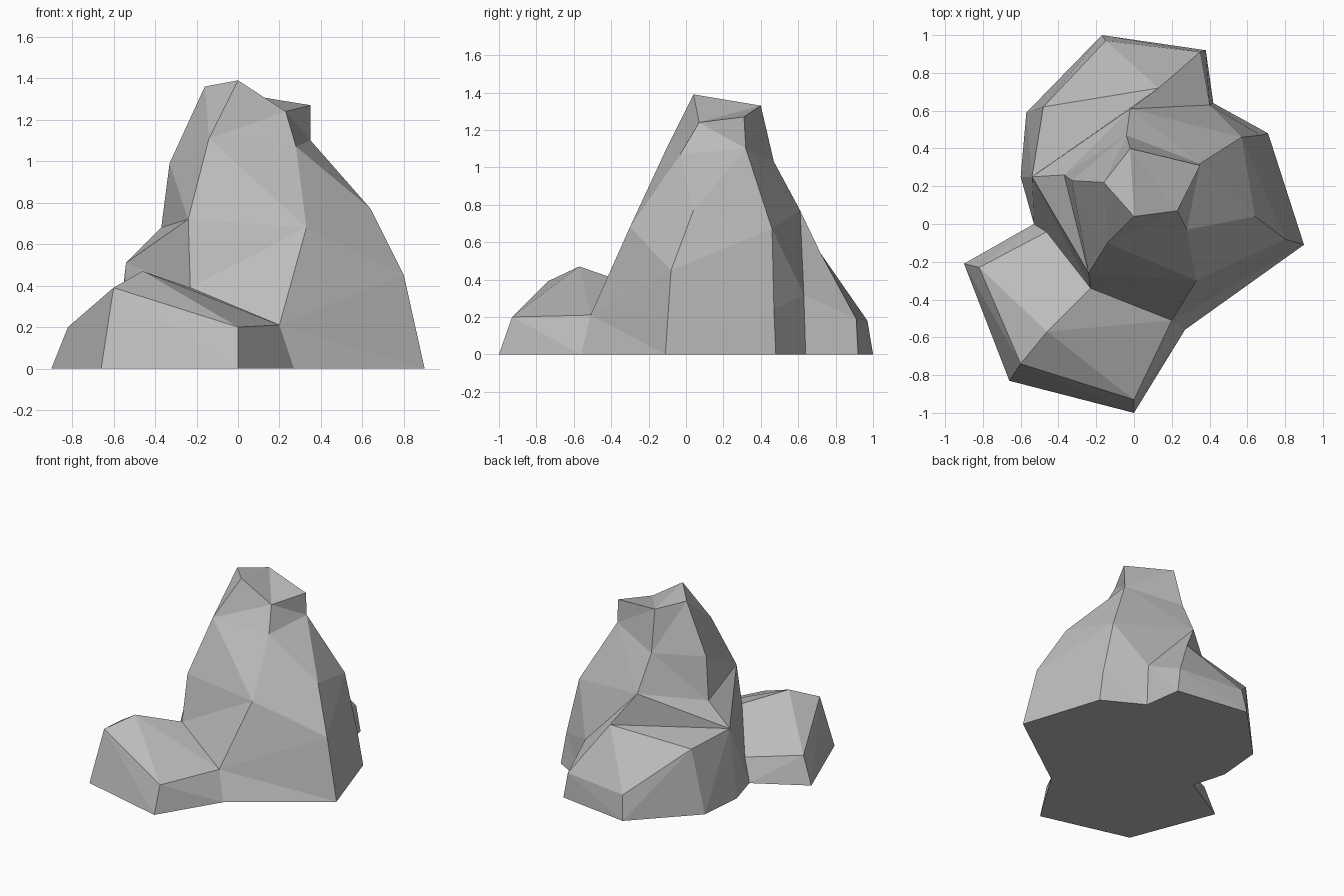
import bpy
import bmesh

default_cube = bpy.data.objects.get("Cube")
if default_cube:
    bpy.data.objects.remove(default_cube, do_unlink=True)

# One plain stone colour
stone = bpy.data.materials.new("grey_stone")
stone.use_nodes = True
stone_colour = (0.5, 0.5, 0.5, 1)
stone.diffuse_color = stone_colour
stone.node_tree.nodes["Principled BSDF"].inputs["Base Color"].default_value = stone_colour


def finish(name, bm):
    """Split bent quads, face outward, and place the part in the scene."""
    bmesh.ops.triangulate(bm, faces=bm.faces[:], quad_method='SHORT_EDGE')
    bmesh.ops.recalc_face_normals(bm, faces=bm.faces[:])
    mesh = bpy.data.meshes.new(name)
    bm.to_mesh(mesh)
    bm.free()
    mesh.materials.append(stone)
    part = bpy.data.objects.new(name, mesh)
    bpy.context.collection.objects.link(part)


def boulder(name, points):
    """Convex rock wrapped around its corner points."""
    bm = bmesh.new()
    for point in points:
        bm.verts.new(point)
    hull = bmesh.ops.convex_hull(bm, input=bm.verts[:])
    loose = [v for v in hull["geom_interior"] if isinstance(v, bmesh.types.BMVert)]
    bmesh.ops.delete(bm, geom=loose, context='VERTS')
    finish(name, bm)


def skinned_rock(name, ribs):
    """Rock skinned across ribs running from ground to top; ribs may share corners."""
    bm = bmesh.new()
    corners = {}

    def add_face(points):
        unique = list(dict.fromkeys(points))
        if len(unique) > 2:
            for p in unique:
                if p not in corners:
                    corners[p] = bm.verts.new(p)
            bm.faces.new([corners[p] for p in unique])

    for rib, following in zip(ribs, ribs[1:] + ribs[:1]):
        for level in range(len(rib) - 1):
            add_face((rib[level], following[level], following[level + 1], rib[level + 1]))
    add_face([rib[-1] for rib in ribs])
    add_face([rib[0] for rib in reversed(ribs)])
    finish(name, bm)


# Corners where the boulders meet the peak
front_foot, front_ledge = (.27, -.56, 0), (.2, -.51, .21)
left_foot, left_ledge = (-.53, 0, 0), (-.23, -.34, .39)
rear_foot, rear_ledge = (.42, .64, 0), (.4, .63, .32)
side_foot, side_ledge = (-.6, .25, 0), (-.54, .25, .51)
saddle = (.13, .72, .54)

# Upper corners of the peak shared by neighbouring ribs
shoulder = [(.28, -.03, 1.07), (.23, .07, 1.24)]
back_ridge = [(-.02, .61, .77), (-.04, .47, 1.03), (-.02, .4, 1.33)]

# Tall central peak
skinned_rock("central_peak", [
    [front_foot, front_ledge, (.33, -.3, .68)] + shoulder,
    [(.9, -.11, 0), (.8, -.08, .45), (.64, .04, .77)] + shoulder,
    [(.71, .48, 0), (.67, .47, .24), (.57, .46, .67), (.35, .32, 1.1), (.35, .31, 1.27)],
    [rear_foot, rear_ledge] + back_ridge,
    [(0, .48, 0), saddle] + back_ridge,
    [side_foot, side_ledge, (-.37, .26, .68), (-.33, .23, .99), (-.16, .22, 1.36)],
    [left_foot, left_ledge, (-.24, -.26, .72), (-.14, -.1, 1.11), (0, .04, 1.39)],
])

# Low boulder against the front
boulder("front_boulder", [
    front_foot, front_ledge, left_foot, left_ledge, (-.44, -.03, .16),
    (-.9, -.21, 0), (-.82, -.23, .2),
    (-.66, -.83, 0), (-.6, -.74, .39),
    (0, -1, 0), (0, -.93, .2), (-.46, -.57, .47),
])

# Low boulder against the back
boulder("rear_boulder", [
    rear_foot, rear_ledge, side_foot, side_ledge, saddle,
    (.38, .92, 0), (.35, .91, .19),
    (-.17, 1, 0), (-.15, .97, .18),
    (-.57, .59, 0), (-.48, .62, .48),
])
